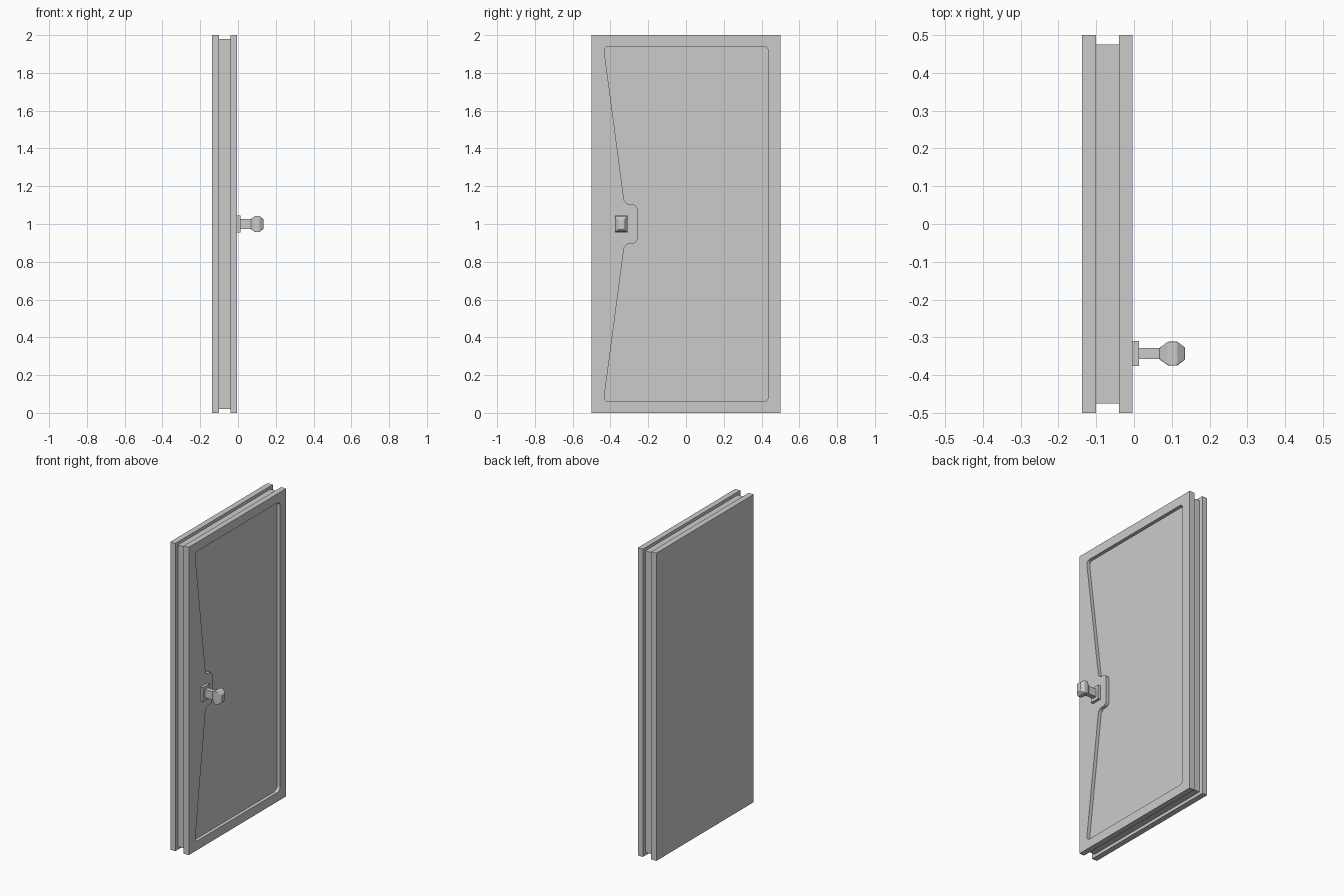
import bpy, bmesh
from mathutils import Vector

if "Cube" in bpy.data.objects:
    bpy.data.objects.remove(bpy.data.objects["Cube"])


def finish(bm, name):
    bmesh.ops.recalc_face_normals(bm, faces=bm.faces[:])
    mesh = bpy.data.meshes.new(name)
    bm.to_mesh(mesh)
    bm.free()
    obj = bpy.data.objects.new(name, mesh)
    bpy.context.collection.objects.link(obj)
    return obj


def loft(name, rings, cy, cz, bevel=0.0):
    """Rectangular rings (x, half_y, half_z) joined along x and capped."""
    bm = bmesh.new()
    loops = [[bm.verts.new((x, cy + sy * hy, cz + sz * hz))
              for sy, sz in ((-1, -1), (1, -1), (1, 1), (-1, 1))]
             for x, hy, hz in rings]
    for a, b in zip(loops, loops[1:]):
        for i in range(4):
            j = (i + 1) % 4
            bm.faces.new((a[i], a[j], b[j], b[i]))
    bm.faces.new(loops[0])
    bm.faces.new(loops[-1])
    if bevel:
        bmesh.ops.recalc_face_normals(bm, faces=bm.faces[:])
        bmesh.ops.bevel(bm, geom=bm.edges[:], offset=bevel, segments=2,
                        profile=0.5, affect='EDGES', clamp_overlap=True)
    return finish(bm, name)


def slab(name, x0, x1, half_y, half_z, cy=0.0, cz=1.0):
    return loft(name, [(x0, half_y, half_z), (x1, half_y, half_z)], cy, cz)


# Door leaf: two outer skins around a slightly smaller core
slab("back_skin", -0.137, -0.10, 0.5, 1.0)
slab("core", -0.10, -0.04, 0.475, 0.98)
front = slab("front_skin", -0.04, -0.004, 0.5, 1.0)

# Recessed panel outline, notched around the handle, with rounded corners
half = [(0.437, 0.941), (-0.436, 0.941), (-0.325, 0.104), (-0.257, 0.104)]
outline = half + [(y, -z) for y, z in reversed(half)]
bm = bmesh.new()
face = bm.faces.new([bm.verts.new((-0.026, y, 1.0 + z)) for y, z in outline])
bmesh.ops.bevel(bm, geom=bm.verts[:], offset=0.028, segments=5, profile=0.5,
                affect='VERTICES')
top = bmesh.ops.extrude_face_region(bm, geom=bm.faces[:])
bmesh.ops.translate(bm, vec=Vector((0.06, 0, 0)),
                    verts=[v for v in top["geom"] if isinstance(v, bmesh.types.BMVert)])
cutter = finish(bm, "panel_cutter")
cutter.hide_render = True

recess = front.modifiers.new("panel_recess", 'BOOLEAN')
recess.operation = 'DIFFERENCE'
recess.solver = 'EXACT'
recess.object = cutter
bpy.context.view_layer.objects.active = front
bpy.ops.object.modifier_apply(modifier=recess.name)
bpy.data.objects.remove(cutter)

# Handle: plate, stem and faceted knob
HY = -0.343
slab("handle_plate", -0.005, 0.013, 0.033, 0.046, HY)
slab("handle_stem", 0.012, 0.071, 0.015, 0.026, HY)
loft("handle_knob", [(0.067, 0.015, 0.026), (0.091, 0.032, 0.042),
                     (0.114, 0.032, 0.042), (0.135, 0.016, 0.026)],
     HY, 1.0, bevel=0.003)
